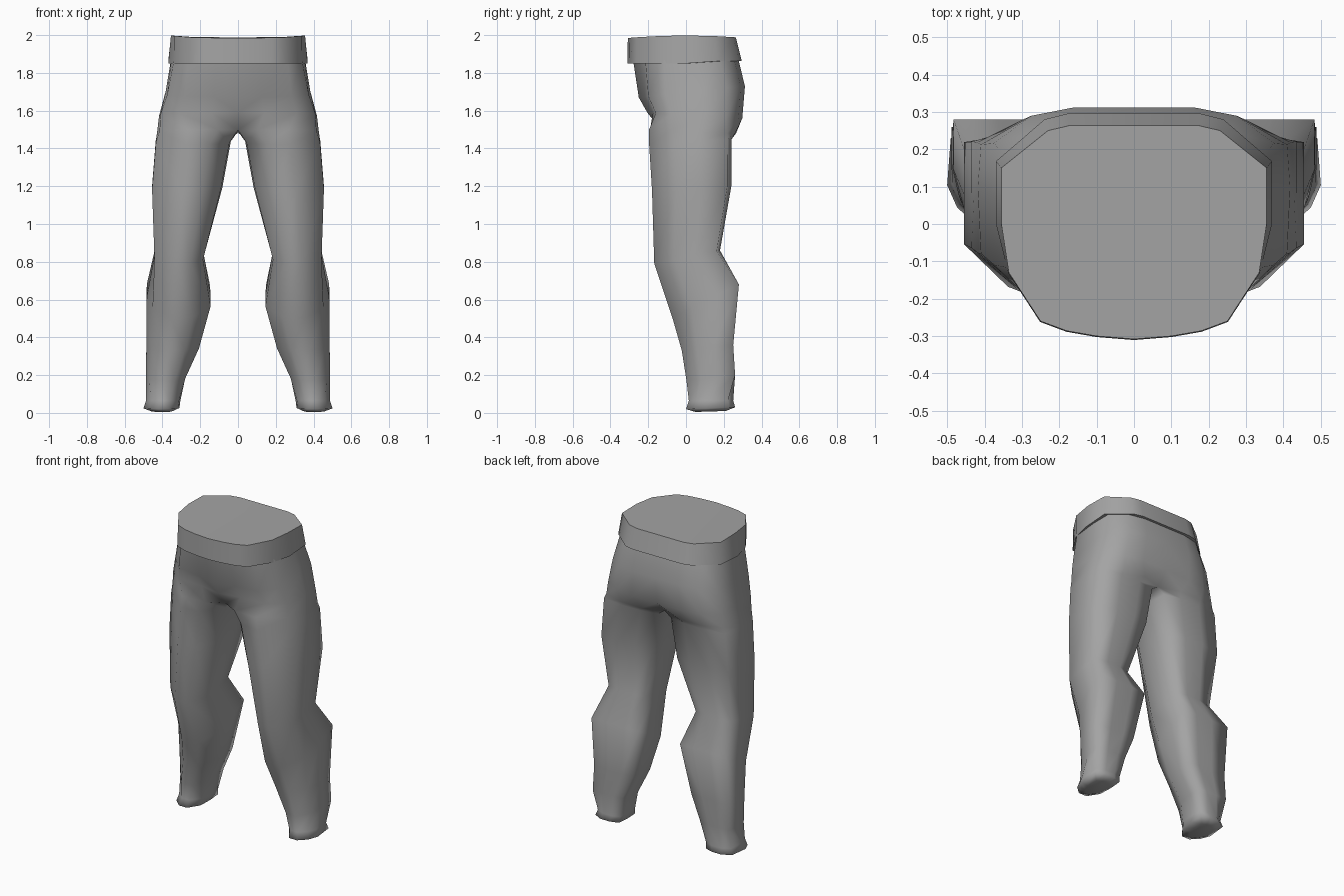
import bpy, bmesh, math

if "Cube" in bpy.data.objects:
    bpy.data.objects.remove(bpy.data.objects["Cube"])

fabric = bpy.data.materials.new("grey_fabric")
fabric.diffuse_color = (0.37, 0.37, 0.37, 1)
fabric.use_nodes = True
fabric.node_tree.nodes["Principled BSDF"].inputs["Base Color"].default_value = fabric.diffuse_color


def loft(name, rings, angle, cap_last=True):
    """Skin a stack of closed half-body rings, then mirror across x = 0."""
    bm = bmesh.new()
    rows = [[bm.verts.new(p) for p in ring] for ring in rings]
    n = len(rows[0])
    for a, b in zip(rows, rows[1:]):
        for i in range(n):
            j = (i + 1) % n
            quad = (a[i], a[j], b[j], b[i])
            if not all(abs(v.co.x) < 1e-6 for v in quad):
                bm.faces.new(quad)
    bm.faces.new(rows[0])
    if cap_last:
        bm.faces.new(rows[-1])
    bmesh.ops.recalc_face_normals(bm, faces=bm.faces)
    # make sure the shell faces outwards
    if bm.calc_volume(signed=True) < 0:
        bmesh.ops.reverse_faces(bm, faces=bm.faces)
    mesh = bpy.data.meshes.new(name)
    bm.to_mesh(mesh)
    bm.free()
    obj = bpy.data.objects.new(name, mesh)
    bpy.context.collection.objects.link(obj)
    mesh.materials.append(fabric)
    mod = obj.modifiers.new("Mirror", 'MIRROR')
    mod.merge_threshold = 0.001
    bpy.ops.object.select_all(action='DESELECT')
    obj.select_set(True)
    bpy.context.view_layer.objects.active = obj
    bpy.ops.object.modifier_apply(modifier=mod.name)
    bpy.ops.object.shade_smooth_by_angle(angle=math.radians(angle))
    return obj


# Cross-sections in a unit box: u from inner to outer side, v from front to back
HEM = [(0, .6), (.04, .26), (.3, 0), (.6, 0), (.86, .17),
       (1, .4), (.95, .88), (.65, 1), (.3, 1), (.02, .93)]
CALF = [(0, .68), (0, .36), (.27, .04), (.62, .01), (.91, .3),
        (1, .62), (1, 1), (.65, 1), (.3, 1), (.01, .98)]
THIGH = [(0, .6), (.02, .3), (.28, .03), (.6, 0), (1, .3),
         (1, .62), (1, .95), (.65, 1), (.3, 1), (.02, .95)]
CROTCH = [(0, .5), (0, .15), (.25, .02), (.62, .01), (.97, .26),
          (1, .6), (.98, .9), (.68, .99), (.32, 1), (0, .9)]
HIP = [(0, .5), (0, 0), (.33, .06), (.74, .09), (.98, .25),
       (1, .6), (.98, .83), (.72, .96), (.42, 1), (0, 1)]
WAIST = [(0, .5), (0, 0), (.33, .05), (.74, .12), (.95, .3),
         (1, .6), (.98, .82), (.72, .96), (.42, 1), (0, 1)]

# Section, front z, back z, inner x, outer x, front y, back y
STATIONS = [
    (HEM, .005, .01, .35, .455, .05, .21),
    (HEM, .02, .03, .31, .5, 0, .26),
    (HEM, .065, .065, .305, .487, .015, .25),
    (CALF, .17, .2, .28, .488, .0, .26),
    (CALF, .33, .36, .207, .485, -.025, .25),
    (CALF, .5, .68, .145, .483, -.075, .28),
    (THIGH, .79, .86, .18, .442, -.168, .18),
    (THIGH, 1.18, 1.2, .083, .455, -.18, .24),
    (THIGH, 1.42, 1.45, .038, .435, -.195, .242),
    (CROTCH, 1.5, 1.48, 0, .428, -.2, .265),
    (HIP, 1.59, 1.56, 0, .418, -.205, .298),
    (HIP, 1.67, 1.73, 0, .382, -.25, .312),
    (WAIST, 1.9, 1.9, 0, .35, -.285, .27),
]
rings = []
for section, zf, zb, xi, xo, yf, yb in STATIONS:
    rings.append([(xi + (xo - xi) * u, yf + (yb - yf) * v, zf + (zb - zf) * v)
                  for u, v in section])

# Both legs and the hips as one garment
loft("trouser_legs", rings, 130, cap_last=False)

# Waistband: half outline, slightly flared at the bottom, gently domed on top
OUTLINE = [(0, -.308), (.1, -.3), (.18, -.286), (.25, -.26), (.335, -.13),
           (.355, 0), (.355, .15), (.23, .25), (.17, .264), (0, .264)]
bottom = [(x * (1.04 if y > -.05 else 1.005), y * (1.12 if y > 0 else 1.008),
           1.85 + .012 * (y > .1)) for x, y in OUTLINE]
top = [(x, y, 1.998 - .14 * y * y) for x, y in OUTLINE]
loft("waistband", [bottom, top], 70)
